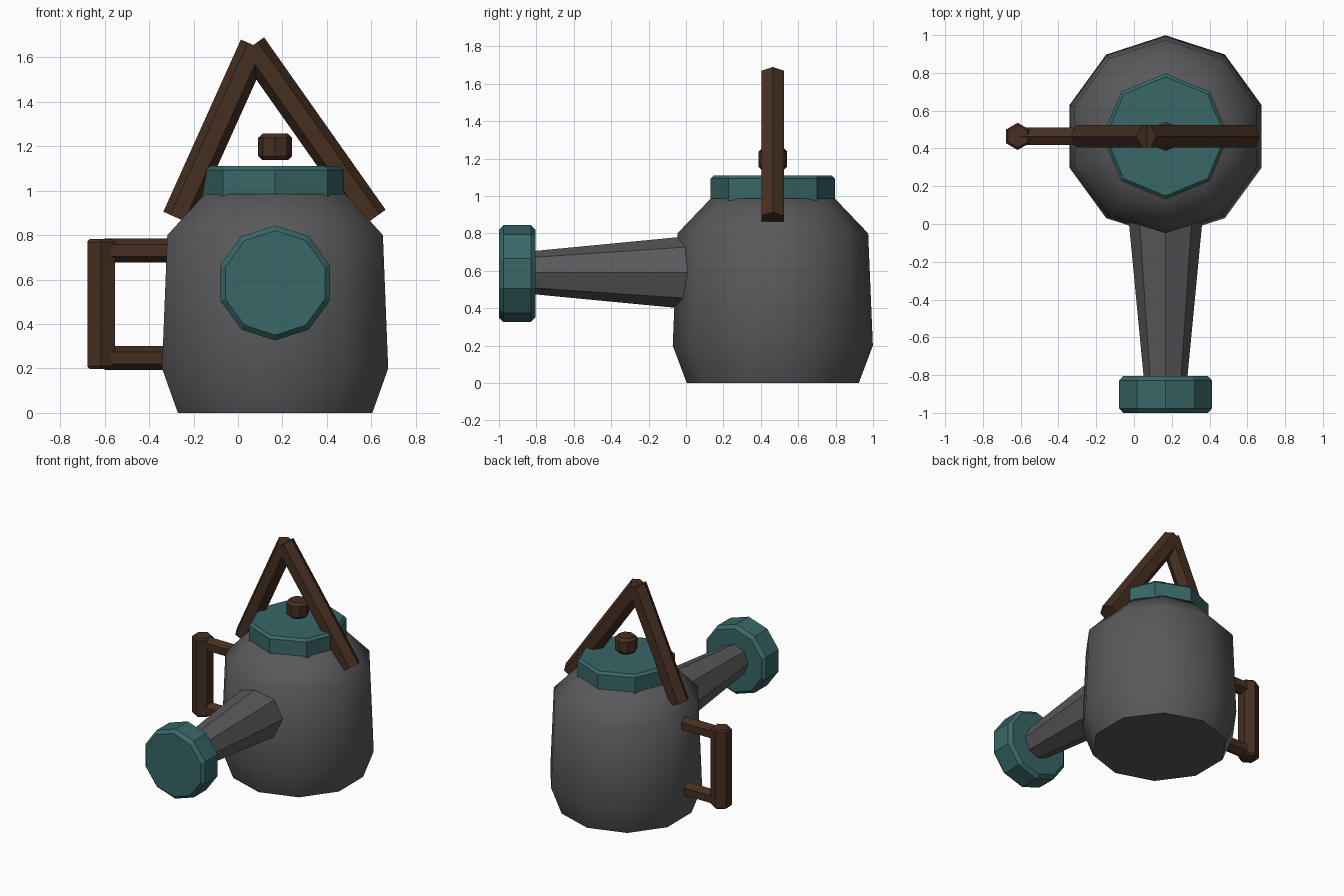
import bpy, bmesh, math
from mathutils import Vector

if "Cube" in bpy.data.objects:
    bpy.data.objects.remove(bpy.data.objects["Cube"])

CX, CY = 0.167, 0.464   # centre of the can


def material(name, rgb):
    m = bpy.data.materials.new(name)
    m.diffuse_color = (*rgb, 1)
    m.use_nodes = True
    m.node_tree.nodes["Principled BSDF"].inputs["Base Color"].default_value = m.diffuse_color
    return m


METAL = material("dark_metal", (0.1, 0.1, 0.105))
TEAL = material("teal", (0.04, 0.135, 0.133))
WOOD = material("dark_wood", (0.06, 0.028, 0.015))


def loft(name, start, axis, up, sides, profile, mat):
    """Capped n-sided solid along axis; profile = (distance, radius); first corner points to up."""
    start, axis, up = Vector(start), Vector(axis).normalized(), Vector(up)
    up = (up - axis * up.dot(axis)).normalized()
    side = axis.cross(up)
    bm = bmesh.new()
    rings = []
    for t, r in profile:
        rings.append([bm.verts.new(start + axis * t + r * (
            up * math.cos(2 * math.pi * i / sides) + side * math.sin(2 * math.pi * i / sides)))
            for i in range(sides)])
    for a, b in zip(rings, rings[1:]):
        for i in range(sides):
            j = (i + 1) % sides
            bm.faces.new((a[i], a[j], b[j], b[i]))
    bm.faces.new(rings[0][::-1])
    bm.faces.new(rings[-1])
    bmesh.ops.recalc_face_normals(bm, faces=bm.faces)
    me = bpy.data.meshes.new(name)
    bm.to_mesh(me)
    bm.free()
    me.materials.append(mat)
    ob = bpy.data.objects.new(name, me)
    bpy.context.collection.objects.link(ob)
    return ob


def bar(name, p0, p1, r, sides, up, mat, b0=0.0, b1=0.0):
    """Prism between two points with optional chamfered ends."""
    length = (Vector(p1) - Vector(p0)).length
    prof = [(0, r - b0)] + ([(b0, r)] if b0 else [])
    prof += ([(length - b1, r)] if b1 else []) + [(length, r - b1)]
    return loft(name, p0, Vector(p1) - Vector(p0), up, sides, prof, mat)


X, Y, Z = Vector((1, 0, 0)), Vector((0, 1, 0)), Vector((0, 0, 1))

# Body: smooth ten-sided can with shoulder
body = loft("can_body", (CX, CY, 0), Z, Y, 10,
            [(0, 0.46), (0.2, 0.535), (0.8, 0.51), (0.985, 0.333)], METAL)
bpy.context.view_layer.objects.active = body
body.select_set(True)
bpy.ops.object.shade_smooth_by_angle(angle=math.radians(50))
body.select_set(False)

# Lid and floating knob
bar("lid", (CX, CY, 0.975), (CX, CY, 1.11), 0.333, 8, Y, TEAL, b1=0.018)
bar("lid_knob", (CX, CY, 1.137), (CX, CY, 1.257), 0.077, 8, Y, WOOD, 0.02, 0.02)

# Spout and rose
loft("spout", (CX, 0.1, 0.59), -Y, Z, 8, [(0, 0.203), (0.95, 0.112)], METAL)
bar("spout_rose", (CX, -0.805, 0.585), (CX, -1.0, 0.585), 0.259, 10, Z, TEAL, 0.024, 0.024)

# Carrying handle: two leaning hexagonal beams
for name, top, foot in (("left", (0.076, 1.652), (-0.273, 0.877)),
                        ("right", (0.061, 1.65), (0.608, 0.874))):
    bar("top_handle_" + name, (foot[0], CY, foot[1]), (top[0], CY, top[1]), 0.069, 6, Z, WOOD)

# Side handle: upright grip and two arms
bar("side_handle_grip", (-0.616, CY, 0.198), (-0.616, CY, 0.782), 0.072, 6, Y, WOOD, 0.012, 0.012)
for name, z in (("lower", 0.248), ("upper", 0.73)):
    bar("side_handle_arm_" + name, (-0.6, CY, z), (-0.26, CY, z), 0.054, 6, Z, WOOD)
